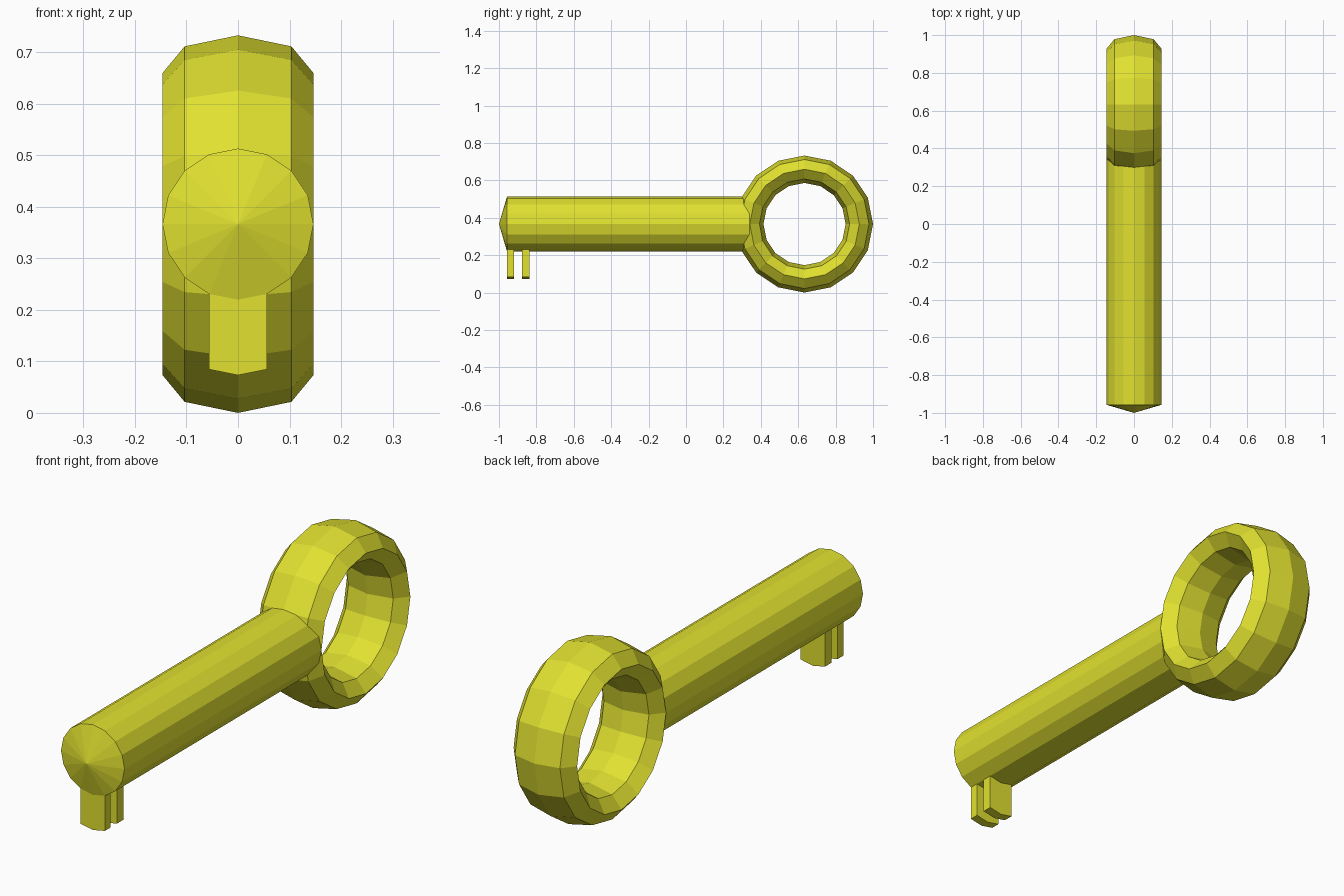
import bpy, bmesh, math

if "Cube" in bpy.data.objects:
    bpy.data.objects.remove(bpy.data.objects["Cube"])

ZC = 0.3663   # height of the key's axis
R = 0.1465    # shaft radius
SIDES = 16

brass = bpy.data.materials.new("yellow_brass")
brass.diffuse_color = (0.75, 0.75, 0.03, 1)
brass.use_nodes = True
brass.node_tree.nodes["Principled BSDF"].inputs["Base Color"].default_value = brass.diffuse_color


def finish(name, bm):
    bmesh.ops.recalc_face_normals(bm, faces=bm.faces[:])
    mesh = bpy.data.meshes.new(name)
    bm.to_mesh(mesh)
    bm.free()
    mesh.materials.append(brass)
    obj = bpy.data.objects.new(name, mesh)
    bpy.context.collection.objects.link(obj)
    return obj


def bridge(bm, a, b):
    n = len(a)
    for i in range(n):
        j = (i + 1) % n
        bm.faces.new((a[i], a[j], b[j], b[i]))


# Shaft: 16-sided rod with a shallow cone on both ends
bm = bmesh.new()
loops = []
for y, tip_y in ((-0.957, -1.0), (0.34, 0.383)):
    loop = [bm.verts.new((R * math.sin(2 * math.pi * i / SIDES), y,
                          ZC + R * math.cos(2 * math.pi * i / SIDES))) for i in range(SIDES)]
    tip = bm.verts.new((0, tip_y, ZC))
    for i in range(SIDES):
        bm.faces.new((loop[i], loop[(i + 1) % SIDES], tip))
    loops.append(loop)
bridge(bm, *loops)
finish("shaft", bm)

# Bow: ring with an octagonal section stretched sideways
bm = bmesh.new()
loops = []
for i in range(SIDES):
    a = 2 * math.pi * i / SIDES
    loop = []
    for k in range(8):
        t = 2 * math.pi * k / 8
        rad = 0.293 + 0.0733 * math.cos(t)
        loop.append(bm.verts.new((R * math.sin(t), 0.6337 + rad * math.cos(a),
                                  ZC + rad * math.sin(a))))
    loops.append(loop)
for i in range(SIDES):
    bridge(bm, loops[i], loops[(i + 1) % SIDES])
finish("bow_ring", bm)

# Teeth: the two lowest shaft facets pulled straight down
w = R * math.sin(math.pi / 8)
zs = ZC - R * math.cos(math.pi / 8)
zm = ZC - R
profile = [(-w, zs), (0, zm), (w, zs), (w, zs - R), (0, zm - R), (-w, zs - R)]
for name, y0, y1 in (("front_tooth", -0.957, -0.919), ("rear_tooth", -0.877, -0.836)):
    bm = bmesh.new()
    a, b = ([bm.verts.new((x, y, z)) for x, z in profile] for y in (y0, y1))
    bridge(bm, a, b)
    for loop in (a, b):   # each end as two quads
        bm.faces.new((loop[0], loop[1], loop[4], loop[5]))
        bm.faces.new((loop[1], loop[2], loop[3], loop[4]))
    finish(name, bm)
